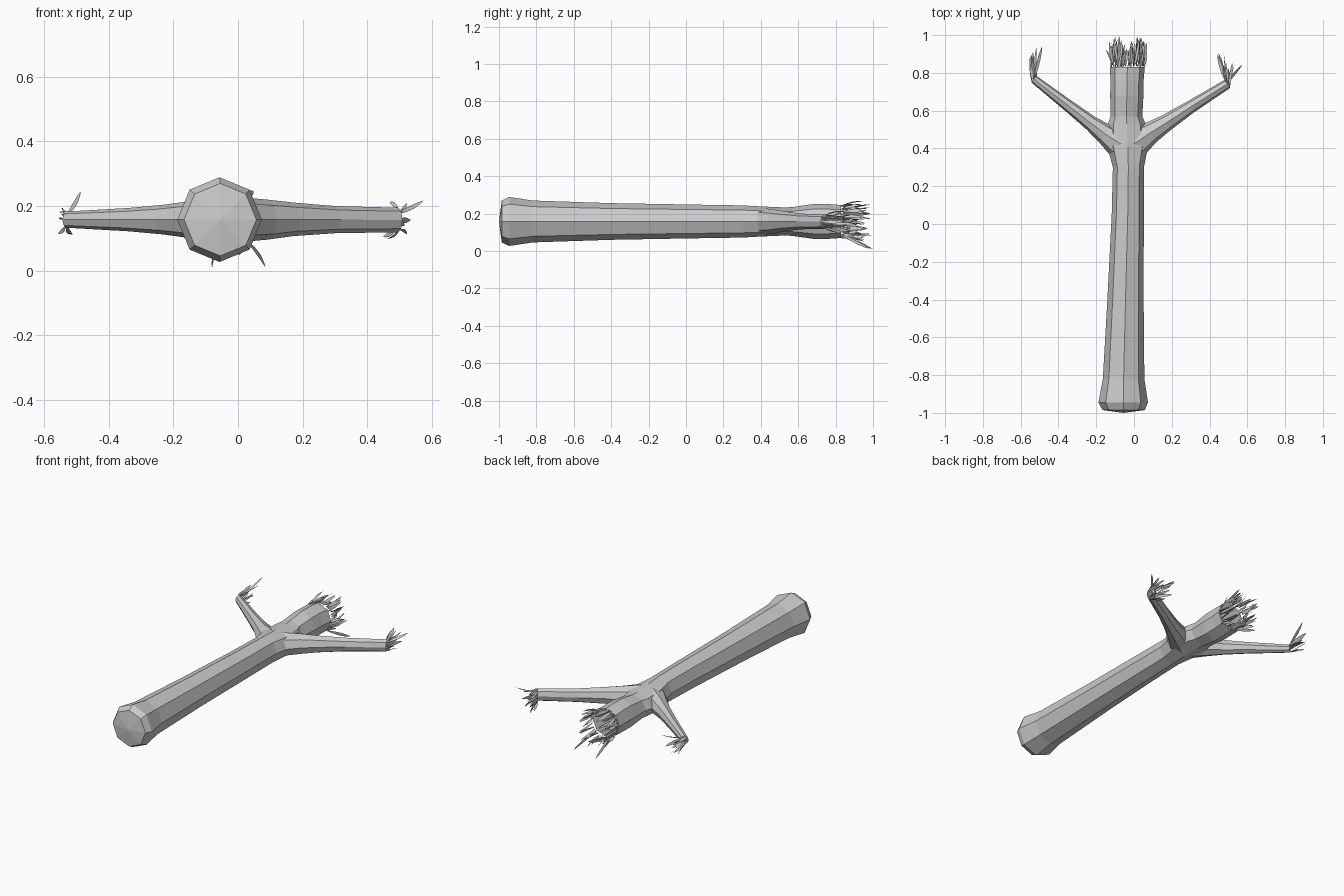
import bpy, bmesh, math, random
from mathutils import Vector

if "Cube" in bpy.data.objects:
    bpy.data.objects.remove(bpy.data.objects["Cube"])

random.seed(7)
ZC = 0.158


def new_object(name, bm):
    me = bpy.data.meshes.new(name)
    bm.to_mesh(me)
    bm.free()
    ob = bpy.data.objects.new(name, me)
    bpy.context.collection.objects.link(ob)
    return ob


def tube(name, rings, axis, sides=8, bulge=(0, 0)):
    """Loft rings (x, y, z, half_width, half_height) facing along axis; ends are fans."""
    bm = bmesh.new()
    axis = Vector(axis).normalized()
    side = axis.cross(Vector((0, 0, 1))).normalized()
    up = Vector((0, 0, 1))
    loops = []
    for x, y, z, w, h in rings:
        loop = []
        for i in range(sides):
            a = 2 * math.pi * i / sides
            loop.append(bm.verts.new(Vector((x, y, z)) + side * w * math.cos(a) + up * h * math.sin(a)))
        loops.append(loop)
    for a, b in zip(loops, loops[1:]):
        for i in range(sides):
            j = (i + 1) % sides
            bm.faces.new((a[i], a[j], b[j], b[i]))
    for loop, ring, push in ((loops[0], rings[0], -bulge[0]), (loops[-1], rings[-1], bulge[1])):
        tip = bm.verts.new(Vector(ring[:3]) + axis * push)
        for i in range(sides):
            bm.faces.new((loop[i], loop[(i + 1) % sides], tip))
    bmesh.ops.recalc_face_normals(bm, faces=bm.faces)
    return new_object(name, bm)


def add_leaf(bm, base, tip, width):
    """One thin pointed streamer with a slight bend."""
    base, tip = Vector(base), Vector(tip)
    d = tip - base
    rnd = Vector([random.uniform(-1, 1) for _ in range(3)])
    side = d.cross(rnd).normalized()
    bend = d.cross(side).normalized() * 0.006
    rows = []
    for t, w in ((0.0, 0.3), (0.3, 0.9), (0.6, 1.0), (0.85, 0.6)):
        p = base + d * t + bend * math.sin(math.pi * t)
        rows.append([bm.verts.new(p + side * s * w * width / 2) for s in (-1, 1)])
    for a, b in zip(rows, rows[1:]):
        bm.faces.new((a[0], a[1], b[1], b[0]))
    bm.faces.new((rows[-1][0], rows[-1][1], bm.verts.new(tip)))


# Long octagonal body with flared base, shoulders, neck and head
body = tube("body", [
    (-0.055, -0.985, ZC, 0.112, 0.112),
    (-0.057, -0.945, ZC, 0.131, 0.131),
    (-0.055, -0.82, ZC, 0.110, 0.112),
    (-0.045, -0.40, ZC, 0.096, 0.098),
    (-0.033, 0.05, ZC, 0.085, 0.090),
    (-0.030, 0.30, ZC, 0.082, 0.086),
    (-0.033, 0.41, ZC, 0.108, 0.080),
    (-0.038, 0.53, ZC, 0.100, 0.075),
    (-0.040, 0.57, ZC, 0.084, 0.077),
    (-0.038, 0.68, ZC, 0.088, 0.093),
    (-0.037, 0.76, ZC, 0.088, 0.093),
    (-0.035, 0.83, ZC, 0.092, 0.088),
], (0, 1, 0), bulge=(0.015, 0))

# Raised tapering arms merged into the body
right_arm = tube("right_arm", [
    (0.00, 0.425, ZC, 0.085, 0.070),
    (0.09, 0.485, ZC, 0.058, 0.062),
    (0.17, 0.535, 0.159, 0.045, 0.052),
    (0.30, 0.62, 0.158, 0.034, 0.042),
    (0.495, 0.742, 0.157, 0.026, 0.038),
], (0.85, 0.53, 0))
left_arm = tube("left_arm", [
    (-0.07, 0.425, ZC, 0.085, 0.070),
    (-0.15, 0.475, ZC, 0.055, 0.057),
    (-0.23, 0.535, ZC, 0.040, 0.046),
    (-0.34, 0.62, ZC, 0.032, 0.036),
    (-0.53, 0.767, ZC, 0.022, 0.025),
], (-0.8, 0.6, 0))
bpy.context.view_layer.objects.active = body
for arm in (right_arm, left_arm):
    mod = body.modifiers.new("join", 'BOOLEAN')
    mod.operation = 'UNION'
    mod.object = arm
    bpy.ops.object.modifier_apply(modifier=mod.name)
    bpy.data.objects.remove(arm)

# Streamers around the top of the head
bm = bmesh.new()
for i in range(56):
    a = 2 * math.pi * (i + random.uniform(-0.3, 0.3)) / 56
    r = 0.088
    spread = random.uniform(0.65, 1.4)
    y0 = 0.828 + random.uniform(0, 0.015)
    y1 = random.uniform(0.91, 0.995)
    twist = random.uniform(-0.25, 0.25)
    add_leaf(bm, (-0.035 + r * math.cos(a), y0, ZC + r * math.sin(a)),
             (-0.033 + r * spread * math.cos(a + twist), y1, ZC + 0.95 * r * spread * math.sin(a + twist)),
             random.uniform(0.012, 0.02))
add_leaf(bm, (0.03, 0.83, 0.09), (0.085, 0.98, 0.012), 0.016)
add_leaf(bm, (-0.06, 0.83, 0.08), (-0.08, 1.0, 0.01), 0.016)
new_object("hair_streamers", bm)


def hand(name, centre, side, radius, count, lean, long_tip):
    """Streamers sprouting from the rim of an arm end."""
    bm = bmesh.new()
    c, s = Vector(centre), Vector(side).normalized()
    for i in range(count):
        a = 2 * math.pi * i / count
        out = s * math.cos(a) * 0.8 + Vector((0, 0, math.sin(a)))
        base = c + out * radius
        tip = base + Vector((lean + random.uniform(-0.035, 0.035), random.uniform(0.08, 0.15), 0)) \
            + out * random.uniform(-0.01, 0.03)
        add_leaf(bm, base, tip, random.uniform(0.012, 0.02))
    add_leaf(bm, c + Vector((0, 0, radius * 0.6)), long_tip, 0.016)
    new_object(name, bm)


# Finger streamers on both arms
hand("right_finger_streamers", (0.493, 0.742, 0.157), (-0.53, 0.85, 0), 0.034, 18, -0.015, (0.573, 0.842, 0.217))
hand("left_finger_streamers", (-0.528, 0.767, ZC), (0.6, 0.8, 0), 0.024, 12, 0.0, (-0.487, 0.94, 0.245))
